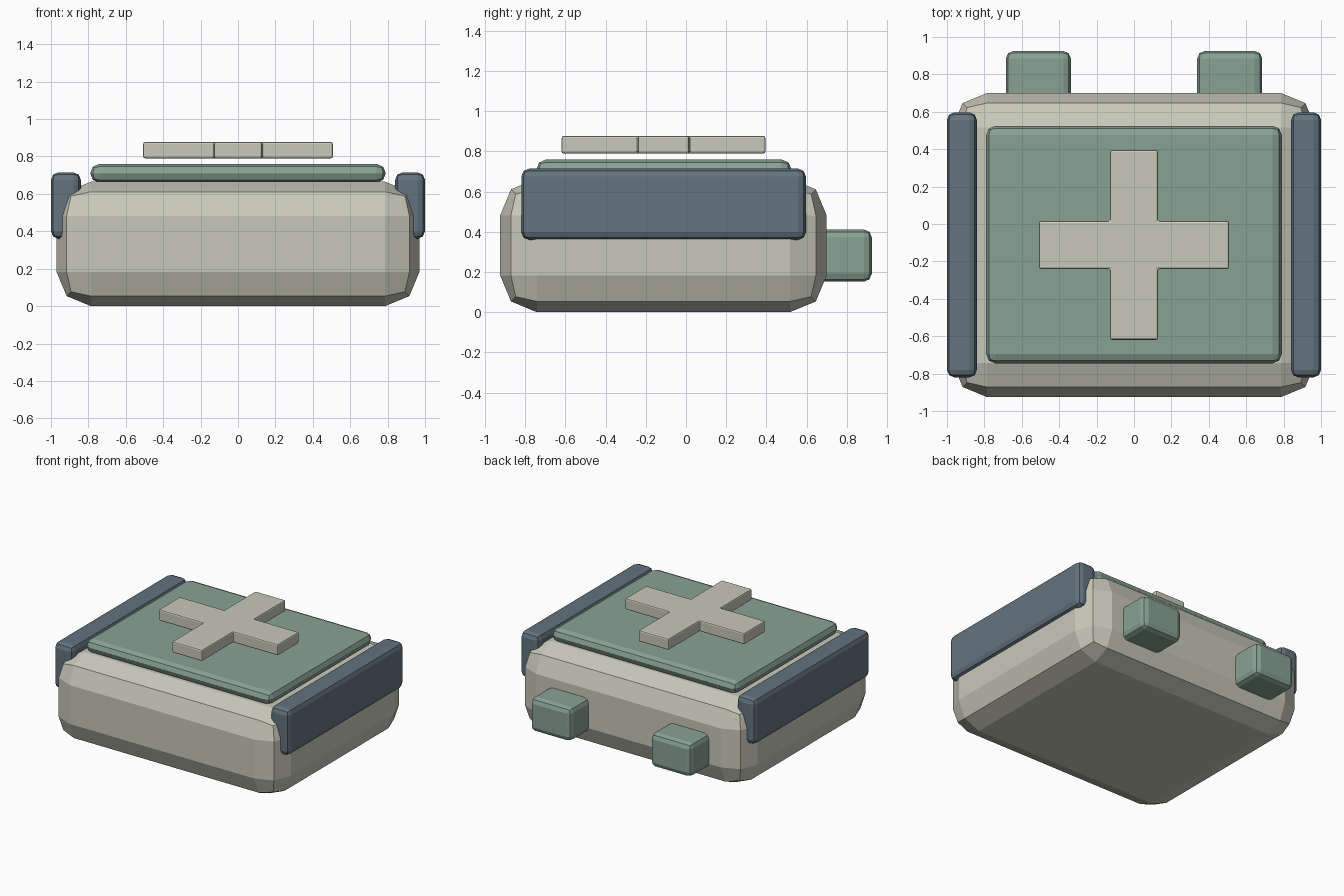
import bpy, bmesh

if "Cube" in bpy.data.objects:
    bpy.data.objects.remove(bpy.data.objects["Cube"])


def material(name, rgb):
    m = bpy.data.materials.new(name)
    m.diffuse_color = (*rgb, 1.0)
    m.use_nodes = True
    m.node_tree.nodes["Principled BSDF"].inputs["Base Color"].default_value = m.diffuse_color
    return m


CREAM = material("warm_cream", (0.58, 0.58, 0.49))
GREEN = material("sage_green", (0.25, 0.36, 0.30))
SLATE = material("slate_blue", (0.125, 0.17, 0.21))


def finish(bm, name, mat, bevel, segments):
    """Bevel every hard edge and link the object."""
    hard = [e for e in bm.edges if e.calc_face_angle(0) > 0.1]
    bmesh.ops.bevel(bm, geom=hard, offset=bevel, segments=segments,
                    profile=0.5, affect='EDGES', clamp_overlap=True)
    bmesh.ops.recalc_face_normals(bm, faces=bm.faces)
    me = bpy.data.meshes.new(name)
    bm.to_mesh(me)
    bm.free()
    me.materials.append(mat)
    ob = bpy.data.objects.new(name, me)
    bpy.context.collection.objects.link(ob)
    return ob


def box(name, x, y, z, mat, bevel, segments=2):
    """Bevelled box from (min, max) ranges."""
    bm = bmesh.new()
    bmesh.ops.create_cube(bm, size=1)
    for v in bm.verts:
        v.co = [(lo + hi) / 2 + c * (hi - lo)
                for c, (lo, hi) in zip(v.co, (x, y, z))]
    return finish(bm, name, mat, bevel, segments)


# Main case and lid panel
box("case_body", (-0.97, 0.97), (-0.925, 0.70), (0, 0.665), CREAM, 0.183)
box("lid_panel", (-0.79, 0.79), (-0.745, 0.525), (0.66, 0.76), GREEN, 0.049)

# Side rails and rear blocks, one per side
for side, s in (("left", -1), ("right", 1)):
    def span(a, b):
        return tuple(sorted((s * a, s * b)))
    box(side + "_rail", span(0.84, 1.0), (-0.82, 0.597), (0.36, 0.715),
        SLATE, 0.04)
    box(side + "_rear_block", span(0.338, 0.685), (0.60, 0.925),
        (0.152, 0.412), GREEN, 0.04)

# Raised cross floating just above the lid
w, r, cy = 0.128, 0.507, -0.112
quarter = [(r, -w), (r, w), (w, w)]
outline = []
for _ in range(4):
    outline += quarter
    quarter = [(-b, a) for a, b in quarter]
bm = bmesh.new()
face = bm.faces.new([bm.verts.new((a, b + cy, 0.79)) for a, b in outline])
top = bmesh.ops.extrude_face_region(bm, geom=[face])["geom"]
for v in top:
    if isinstance(v, bmesh.types.BMVert):
        v.co.z = 0.877
bmesh.ops.recalc_face_normals(bm, faces=bm.faces)
finish(bm, "lid_cross", CREAM, 0.01, 2)
